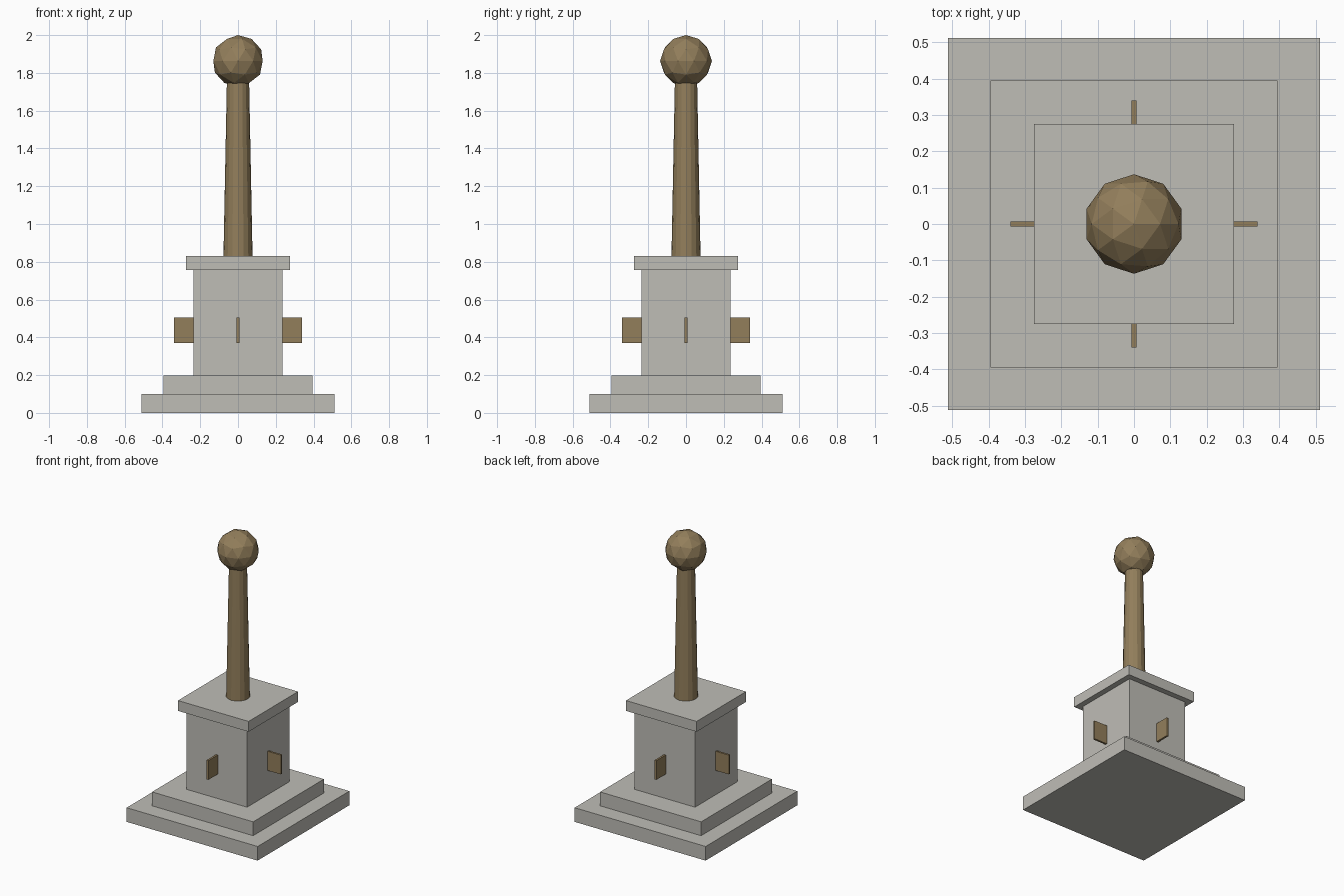
import bpy
from math import pi

cube = bpy.data.objects.get("Cube")
if cube:
    bpy.data.objects.remove(cube, do_unlink=True)


def material(name, rgb):
    m = bpy.data.materials.new(name)
    m.use_nodes = True
    m.diffuse_color = (*rgb, 1)
    m.node_tree.nodes["Principled BSDF"].inputs["Base Color"].default_value = (*rgb, 1)
    return m


stone = material("pale_stone", (0.52, 0.51, 0.47))
bronze = material("aged_bronze", (0.29, 0.21, 0.105))


def finish(name, mat):
    ob = bpy.context.object
    ob.name = name
    ob.data.materials.append(mat)
    return ob


def slab(name, half, low, high):
    """Square stone block between two heights."""
    bpy.ops.mesh.primitive_cube_add(size=1, location=(0, 0, (low + high) / 2))
    ob = finish(name, stone)
    ob.scale = (2 * half, 2 * half, high - low)


# Stepped base, pedestal and cap
slab("lower_step", 0.512, 0, 0.1)
slab("upper_step", 0.395, 0.1, 0.198)
slab("pedestal", 0.236, 0.198, 0.757)
slab("pedestal_cap", 0.276, 0.757, 0.83)

# Thin plates standing out from the four pedestal sides
inner, outer = 0.2, 0.34
mid = (inner + outer) / 2
for side, x, y, turn in (("left", mid, 0, 0), ("right", -mid, 0, 0),
                         ("front", 0, -mid, pi / 2), ("back", 0, mid, pi / 2)):
    bpy.ops.mesh.primitive_cube_add(size=1, location=(x, y, 0.438), rotation=(0, 0, turn))
    plate = finish(side + "_plate", bronze)
    plate.scale = (outer - inner, 0.014, 0.136)

# Tapered shaft
bpy.ops.mesh.primitive_cone_add(vertices=16, radius1=0.077, radius2=0.059,
                                depth=0.92, location=(0, 0, 1.29))
finish("shaft", bronze)

# Faceted ball on top
bpy.ops.mesh.primitive_ico_sphere_add(subdivisions=2, radius=0.137, location=(0, 0, 1.863))
finish("ball_finial", bronze)
